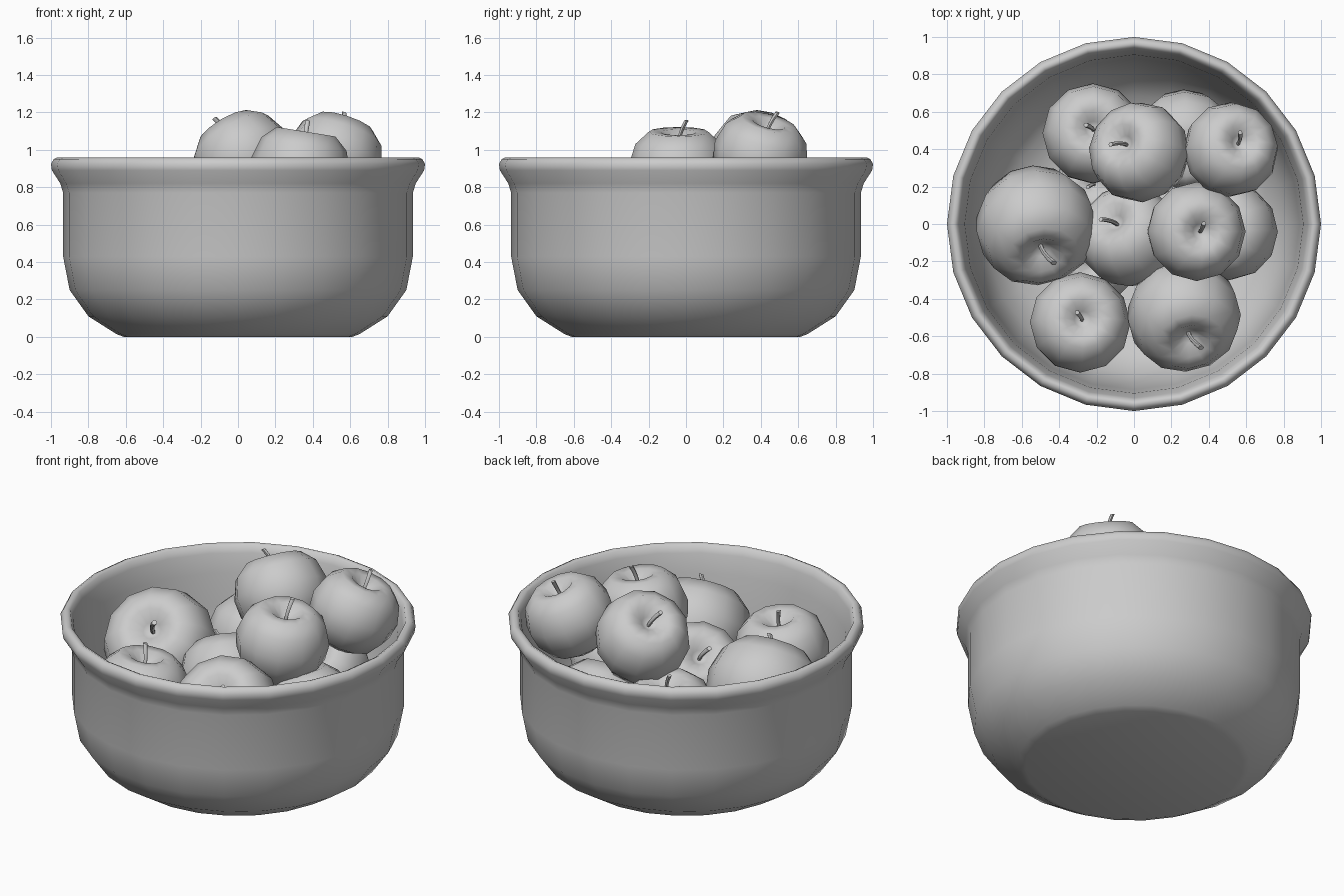
import bpy
import bmesh
import math
from mathutils import Vector

if "Cube" in bpy.data.objects:
    bpy.data.objects.remove(bpy.data.objects["Cube"], do_unlink=True)

# One plain clay-grey material for everything
grey = bpy.data.materials.new("clay_grey")
grey.use_nodes = True
COLOUR = (0.6, 0.6, 0.6, 1.0)
grey.diffuse_color = COLOUR
grey.node_tree.nodes["Principled BSDF"].inputs["Base Color"].default_value = COLOUR


def lathe(bm, profile, sides):
    """Spin a (radius, height) profile about z; zero radius closes to a point."""
    rings = []
    for r, z in profile:
        if r == 0:
            rings.append([bm.verts.new((0, 0, z))] * sides)
        else:
            rings.append([bm.verts.new((r * math.cos(math.tau * i / sides),
                                        r * math.sin(math.tau * i / sides), z))
                          for i in range(sides)])
    skin(bm, rings)


def skin(bm, rings):
    """Join neighbouring rings with faces, dropping doubled corners."""
    for low, high in zip(rings, rings[1:]):
        n = len(low)
        for i in range(n):
            j = (i + 1) % n
            corners = list(dict.fromkeys((low[i], low[j], high[j], high[i])))
            if len(corners) > 2:
                bm.faces.new(corners)


def finish(bm, name, angle):
    bmesh.ops.recalc_face_normals(bm, faces=bm.faces[:])
    mesh = bpy.data.meshes.new(name)
    bm.to_mesh(mesh)
    bm.free()
    mesh.materials.append(grey)
    obj = bpy.data.objects.new(name, mesh)
    bpy.context.collection.objects.link(obj)
    bpy.ops.object.select_all(action="DESELECT")
    obj.select_set(True)
    bpy.context.view_layer.objects.active = obj
    bpy.ops.object.shade_smooth_by_angle(angle=math.radians(angle))
    return obj


# Bowl: outer wall, flared rolled rim, rounded inner wall and floor
BOWL = [(0, 0), (0.61, 0), (0.65, 0.015), (0.80, 0.11), (0.90, 0.25),
        (0.935, 0.43), (0.935, 0.77), (0.95, 0.82), (0.995, 0.89),
        (1.0, 0.925), (0.985, 0.95), (0.965, 0.96), (0.945, 0.95), (0.93, 0.91),
        (0.905, 0.80), (0.885, 0.60), (0.86, 0.42), (0.80, 0.26),
        (0.69, 0.14), (0.52, 0.07), (0, 0.05)]
bm = bmesh.new()
lathe(bm, BOWL, 24)
finish(bm, "bowl", 60)

# Fruit body, in units of its radius, from blossom end to stem hollow
FRUIT = [(0, -0.68), (0.15, -0.74), (0.38, -0.82), (0.72, -0.64), (0.95, -0.25),
         (1.0, 0.12), (0.87, 0.54), (0.60, 0.79), (0.36, 0.78), (0.16, 0.62),
         (0, 0.52)]


def add_fruit(name, place, radius, tilt):
    lean = Vector((tilt[0], tilt[1], 0))
    axis = Vector((tilt[0], tilt[1], math.sqrt(max(0.05, 1 - lean.length_squared))))
    turn = Vector((0, 0, 1)).rotation_difference(axis)
    bend = Vector((-tilt[1], tilt[0], 0)).normalized()

    body = bmesh.new()
    lathe(body, FRUIT, 12)

    # Stem: a thin tube bent sideways, slightly thicker at the capped tip
    stem = bmesh.new()
    rings = []
    for step in range(5):
        t = step / 4
        centre = bend * (0.16 * t * t) + Vector((0, 0, 0.48 + 0.54 * t))
        thick = 0.036 + 0.014 * t
        rings.append([stem.verts.new(centre + Vector((thick * math.cos(math.tau * i / 6),
                                                      thick * math.sin(math.tau * i / 6), 0)))
                      for i in range(6)])
    skin(stem, rings)
    stem.faces.new(rings[-1])
    stem.faces.new(rings[0])

    for obj in (finish(body, name, 80), finish(stem, name + "_stem", 60)):
        obj.rotation_mode = "QUATERNION"
        obj.rotation_quaternion = turn
        obj.scale = (radius,) * 3
        obj.location = place


# Heaped fruit: position, radius, lean of the stem axis
HEAP = [
    ((0.035, 0.38, 0.945), 0.27, (-0.50, 0.30)),
    ((0.515, 0.395, 0.96), 0.255, (0.30, 0.24)),
    ((0.33, -0.04, 0.89), 0.265, (0.16, 0.00)),
    ((-0.525, 0.00, 0.63), 0.325, (0.14, -0.66)),
    ((-0.29, -0.53, 0.61), 0.27, (0.08, 0.12)),
    ((0.265, -0.48, 0.62), 0.305, (0.15, -0.62)),
    ((-0.22, 0.48, 0.58), 0.27, (0.02, 0.16)),
    ((-0.02, -0.07, 0.59), 0.275, (-0.45, 0.45)),
    ((0.27, 0.46, 0.51), 0.27, (0.05, -0.60)),
    ((0.51, -0.04, 0.54), 0.265, (-0.35, 0.05)),
]
for number, (place, radius, tilt) in enumerate(HEAP, 1):
    add_fruit(f"fruit_{number}", place, radius, tilt)

# Hidden bottom layer that carries the heap
for number, (sx, sy) in enumerate(((1, 1), (-1, 1), (-1, -1), (1, -1)), 1):
    add_fruit(f"lower_fruit_{number}", (0.2 * sx, 0.2 * sy, 0.25), 0.22,
              (0.1 * sx, 0.1 * sy))
